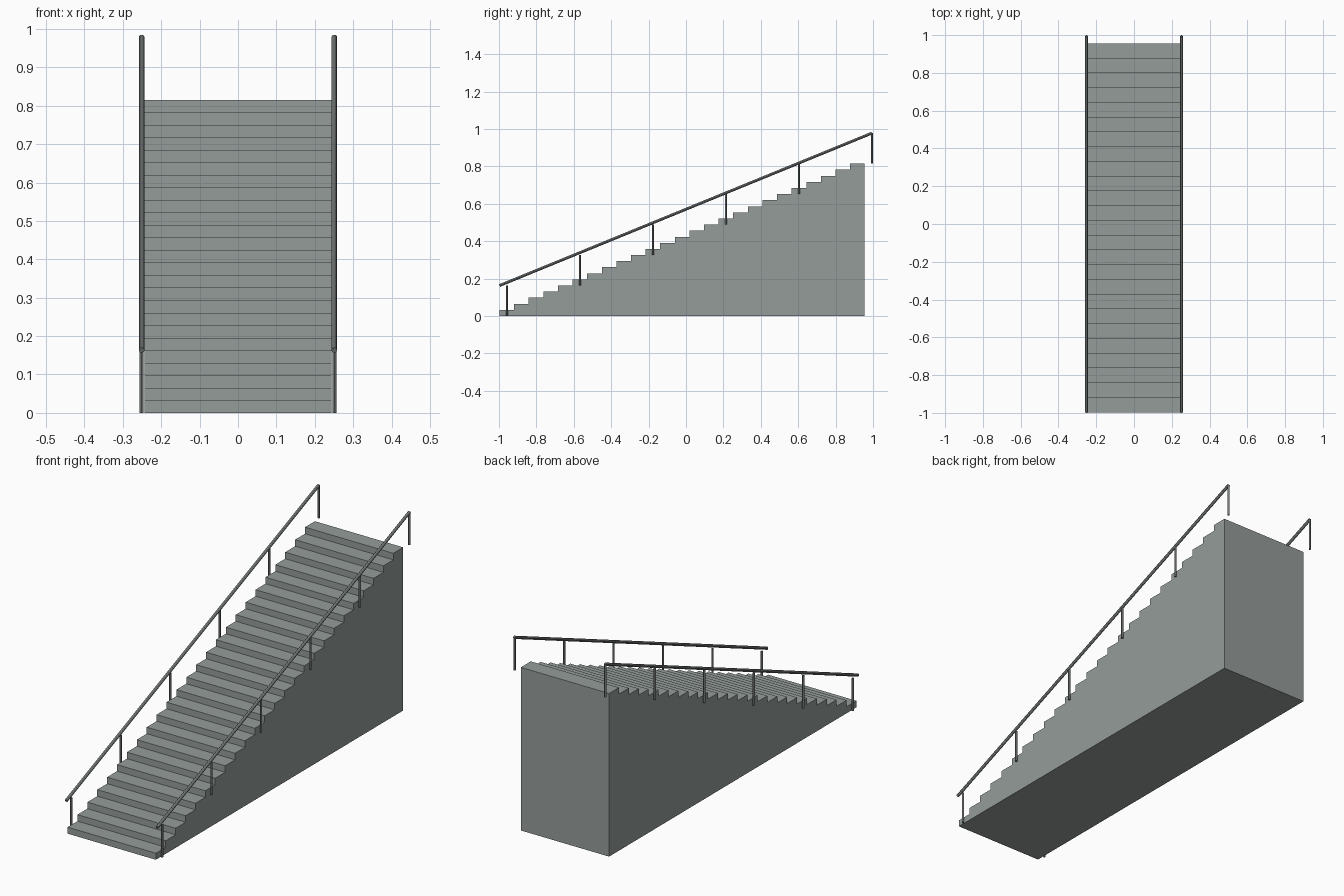
import bpy
from mathutils import Vector

cube = bpy.data.objects.get("Cube")
if cube:
    bpy.data.objects.remove(cube, do_unlink=True)

STEPS, DEPTH, RISE = 25, 0.0781, 0.0326
FRONT, HALF_WIDTH = -0.997, 0.244
RAIL_X, RAIL_HEIGHT = 0.251, 0.163


def material(name, colour):
    mat = bpy.data.materials.new(name)
    mat.use_nodes = True
    mat.diffuse_color = colour
    mat.node_tree.nodes["Principled BSDF"].inputs["Base Color"].default_value = colour
    return mat


concrete = material("grey concrete", (0.30, 0.335, 0.32, 1))
metal = material("dark grey metal", (0.17, 0.19, 0.18, 1))


def box(name, lo, hi, mat):
    lo, hi = Vector(lo), Vector(hi)
    bpy.ops.mesh.primitive_cube_add(size=1, location=(lo + hi) / 2)
    obj = bpy.context.object
    obj.name = name
    obj.scale = hi - lo
    obj.data.materials.append(mat)


def rod(name, start, end, radius):
    start, end = Vector(start), Vector(end)
    axis = end - start
    bpy.ops.mesh.primitive_cylinder_add(vertices=12, radius=radius, depth=axis.length,
                                        location=(start + end) / 2)
    obj = bpy.context.object
    obj.name = name
    obj.rotation_euler = axis.to_track_quat("Z", "Y").to_euler()
    obj.data.materials.append(metal)
    bpy.ops.object.shade_smooth_by_angle()


# Solid steps, each reaching the ground
for i in range(STEPS):
    y = FRONT + i * DEPTH
    box(f"step_{i + 1}", (-HALF_WIDTH, y, 0), (HALF_WIDTH, y + DEPTH, (i + 1) * RISE), concrete)

# Handrails with a post every fifth step, the last one past the top step
for side, x in (("left", RAIL_X), ("right", -RAIL_X)):
    for i in range(0, STEPS + 1, 5):
        y, z = FRONT + (i + 0.5) * DEPTH, i * RISE
        rod(f"{side}_post_{i // 5 + 1}", (x, y, z), (x, y, z + RAIL_HEIGHT), 0.0055)
    rod(f"{side}_handrail", (x, FRONT, RAIL_HEIGHT),
        (x, FRONT + (STEPS + 0.5) * DEPTH, STEPS * RISE + RAIL_HEIGHT), 0.0075)
